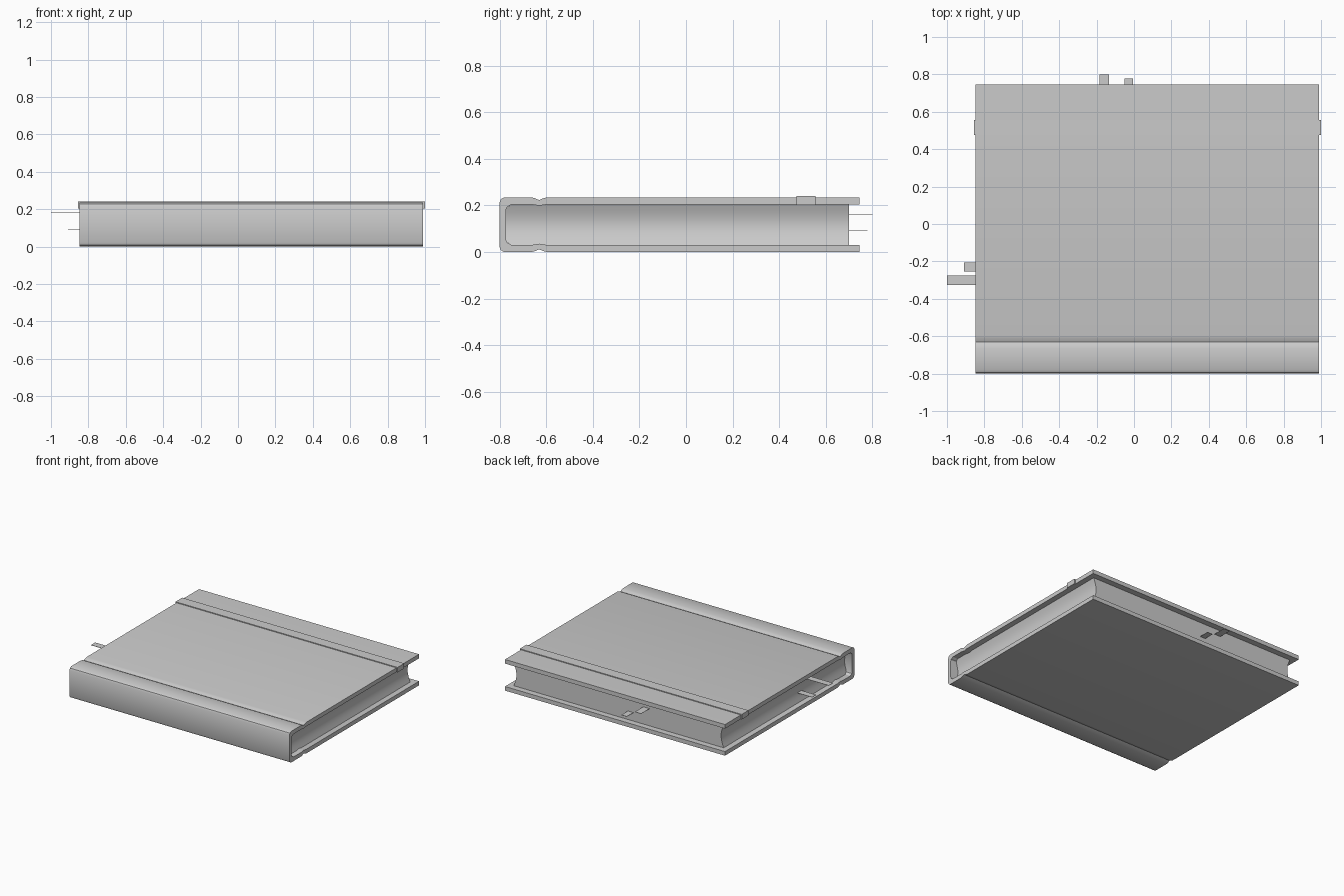
import bpy, bmesh, math

if "Cube" in bpy.data.objects:
    bpy.data.objects.remove(bpy.data.objects["Cube"])


def finish(name, bm, smooth=None):
    bmesh.ops.recalc_face_normals(bm, faces=bm.faces)
    mesh = bpy.data.meshes.new(name)
    bm.to_mesh(mesh)
    bm.free()
    ob = bpy.data.objects.new(name, mesh)
    bpy.context.collection.objects.link(ob)
    if smooth:
        bpy.ops.object.select_all(action='DESELECT')
        ob.select_set(True)
        bpy.context.view_layer.objects.active = ob
        bpy.ops.object.shade_smooth_by_angle(angle=math.radians(smooth))
    return ob


def bridge(bm, rings, caps=True):
    """Join a list of closed vertex rings, capping both ends."""
    for a, b in zip(rings, rings[1:]):
        n = len(a)
        for i in range(n):
            j = (i + 1) % n
            bm.faces.new((a[i], a[j], b[j], b[i]))
    if caps:
        bm.faces.new(rings[0])
        bm.faces.new(rings[-1])


H = 0.235            # closed height of the cover
X0, X1 = -0.847, 0.990

# Wraparound cover: half profile (y, z) mirrored about mid height
outer = [(0.745, 0), (-0.595, 0), (-0.612, 0.004), (-0.63, 0.012),
         (-0.648, 0.004), (-0.665, 0), (-0.78, 0), (-0.794, 0.008), (-0.80, 0.022)]
inner = [(-0.773, 0.055), (-0.768, 0.042), (-0.75, 0.031), (-0.66, 0.031),
         (-0.63, 0.036), (-0.60, 0.031), (0.745, 0.031)]


def flip(points):
    return [(y, H - z) for y, z in reversed(points)]


profile = outer + flip(outer) + flip(inner) + inner
bm = bmesh.new()
bridge(bm, [[bm.verts.new((x, y, z)) for y, z in profile] for x in (X0, X1)])
finish("cover", bm, 30)

# Page block: stacked levels, head and tail edges hollowed in the middle
bm = bmesh.new()
rings = []
levels = 12
zb, zt = 0.031, H - 0.031
for i in range(levels + 1):
    t = i / levels
    d = 0.022 * math.sin(math.pi * t)
    back = -0.75 if i in (0, levels) else -0.773
    xa, xb = X0 + 0.042 + d, X1 - 0.042 - d
    rings.append([bm.verts.new((x, y, zb + (zt - zb) * t))
                  for x, y in ((xa, back), (xb, back), (xb, 0.70), (xa, 0.70))])
bridge(bm, rings)
finish("page_block", bm, 30)

# Elastic band hugging the top board
bm = bmesh.new()
o = [(-0.8545, 0.203), (-0.8545, 0.241), (0.9995, 0.241), (0.9995, 0.203)]
n = [(X1, 0.203), (X1, H), (X0, H), (X0, 0.203)]
bridge(bm, [[bm.verts.new((x, y, z)) for x, z in o + n] for y in (0.475, 0.555)])
finish("elastic_band", bm)

# Thin paper markers sticking out of the pages: x0, x1, y0, y1, z
markers = {
    "long_side_marker": (-1.0, -0.76, -0.325, -0.275, 0.18),
    "short_side_marker": (-0.908, -0.76, -0.255, -0.207, 0.093),
    "long_fore_edge_marker": (-0.185, -0.133, 0.68, 0.80, 0.16),
    "short_fore_edge_marker": (-0.05, -0.005, 0.68, 0.778, 0.094),
}
for name, (xa, xb, ya, yb, z) in markers.items():
    bm = bmesh.new()
    bridge(bm, [[bm.verts.new((x, y, z + h)) for x, y in
                 ((xa, ya), (xb, ya), (xb, yb), (xa, yb))] for h in (-0.001, 0.001)])
    finish(name, bm)
